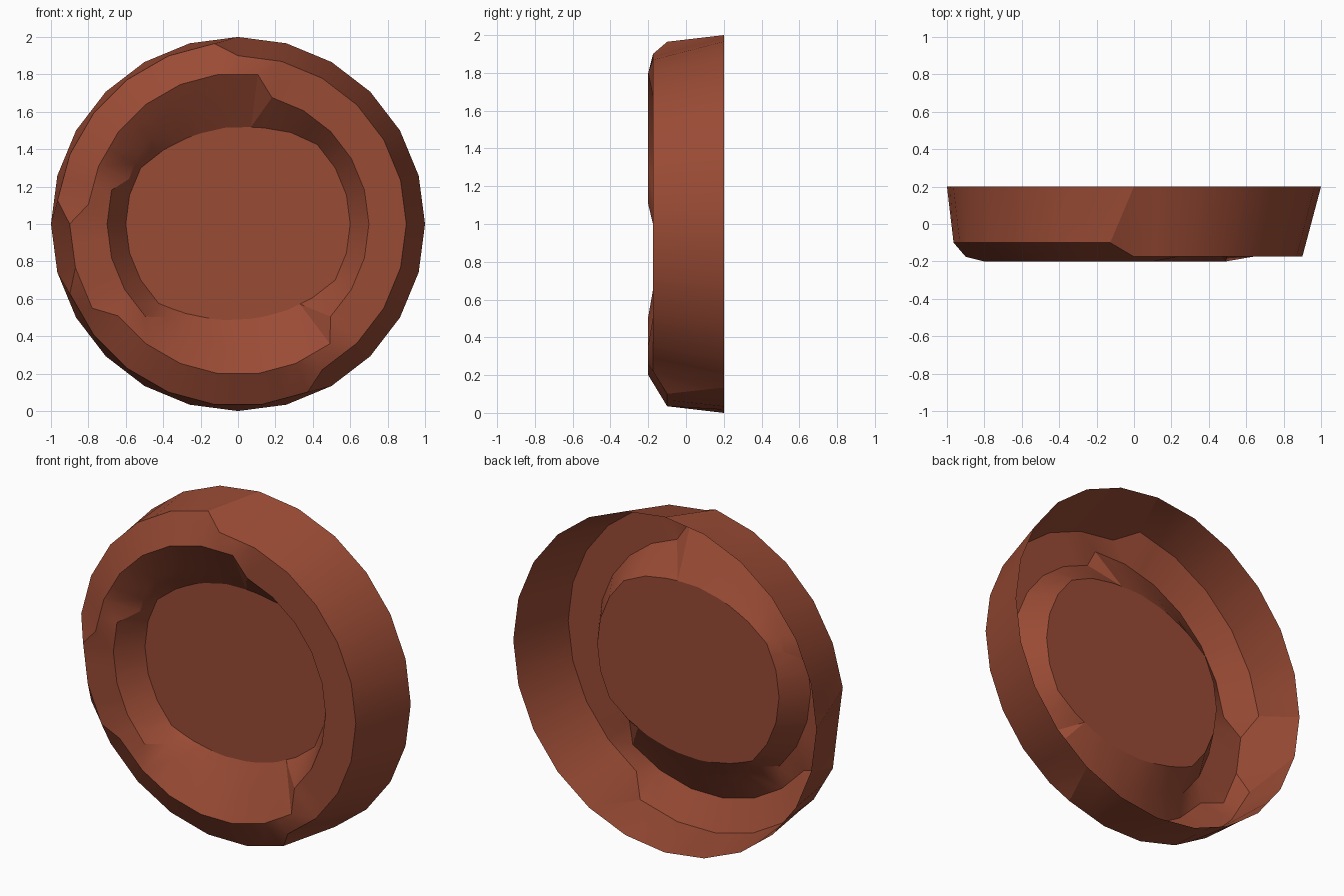
import bpy, bmesh, math

cube = bpy.data.objects.get("Cube")
if cube:
    bpy.data.objects.remove(cube, do_unlink=True)

COLUMNS = 48
FACE_Y, CREST_Y, BEVEL_Y, FLOOR_Y = -0.175, -0.2, -0.1, -0.02


def arc(start, end, r, y):
    """Points (angle, radius, depth) every 15 degrees."""
    return [(start + 15 * i, r, y) for i in range(round((end - start) / 15) + 1)]


def place(a, r, y):
    t = math.radians(a)
    return (r * math.cos(t), y, 1 + r * math.sin(t))


def ring(points):
    """Sample a closed loop of polar points at every column along straight chords."""
    first = points[0]
    points = points + [(first[0] + 360, first[1], first[2])]
    out = []
    for c in range(COLUMNS):
        a = c * 360 / COLUMNS
        if a > points[-1][0]:
            a -= 360
        for p, q in zip(points, points[1:]):
            if p[0] <= a <= q[0]:
                t = (a - p[0]) / (q[0] - p[0])
                out.append([u + (v - u) * t for u, v in zip(place(*p), place(*q))])
                break
    return out


# Open back rim
rim = arc(0, 345, 1, 0.2)
# Outer edge of the front, with two swollen stretches
shoulder = (arc(-60, 90, 0.9, FACE_Y) + arc(97.5, 172.5, 0.973, BEVEL_Y)
            + arc(180, 195, 0.9, FACE_Y) + arc(202.5, 292.5, 0.973, BEVEL_Y))
# Raised ridge on the swollen stretches
crest = (arc(-45, 75, 0.9, FACE_Y) + arc(82.5, 172.5, 0.807, CREST_Y)
         + arc(180, 210, 0.9, FACE_Y) + arc(217.5, 307.5, 0.807, CREST_Y))
# Inner lip of the flat face, sinking into the wide slopes
lip = (arc(-45, 75, 0.7, FACE_Y) + [(82.5, 0.807, CREST_Y)]
       + arc(97.5, 142.5, 0.66, -0.11) + [(157.5, 0.63, -0.09)]
       + arc(165, 225, 0.7, FACE_Y) + [(232.5, 0.63, -0.09)]
       + arc(247.5, 292.5, 0.66, -0.11) + [(307.5, 0.807, CREST_Y)])
# Edge of the sunken floor
floor = [(a, r, FLOOR_Y) for a, r in (
    (0, .6), (15, .6), (30, .6), (45, .6), (60, .565), (78, .53), (97, .52),
    (117, .533), (134, .56), (150, .6), (165, .6), (180, .6), (195, .6),
    (210, .6), (225, .6), (238, .56), (259, .525), (281, .515), (299, .53),
    (315, .56), (330, .6), (345, .6))]

# Skin the rings and close the floor
bm = bmesh.new()
loops = [[bm.verts.new(p) for p in ring(r)] for r in (rim, shoulder, crest, lip, floor)]
for outer, inner in zip(loops, loops[1:]):
    for j in range(COLUMNS):
        k = (j + 1) % COLUMNS
        bm.faces.new((outer[j], outer[k], inner[k], inner[j]))
bm.faces.new(loops[-1])
bmesh.ops.remove_doubles(bm, verts=bm.verts, dist=0.0005)
bmesh.ops.triangulate(bm, faces=[f for f in bm.faces if len(f.verts) == 4])

mesh = bpy.data.meshes.new("round_dish")
bm.to_mesh(mesh)
bm.free()
dish = bpy.data.objects.new("round_dish", mesh)
bpy.context.collection.objects.link(dish)

# Red-brown clay colour
clay = bpy.data.materials.new("red_brown")
clay.use_nodes = True
colour = (0.32, 0.07, 0.035, 1)
clay.diffuse_color = colour
clay.node_tree.nodes["Principled BSDF"].inputs["Base Color"].default_value = colour
mesh.materials.append(clay)

bpy.ops.object.select_all(action='DESELECT')
dish.select_set(True)
bpy.context.view_layer.objects.active = dish
bpy.ops.object.shade_smooth_by_angle(angle=math.radians(28))
